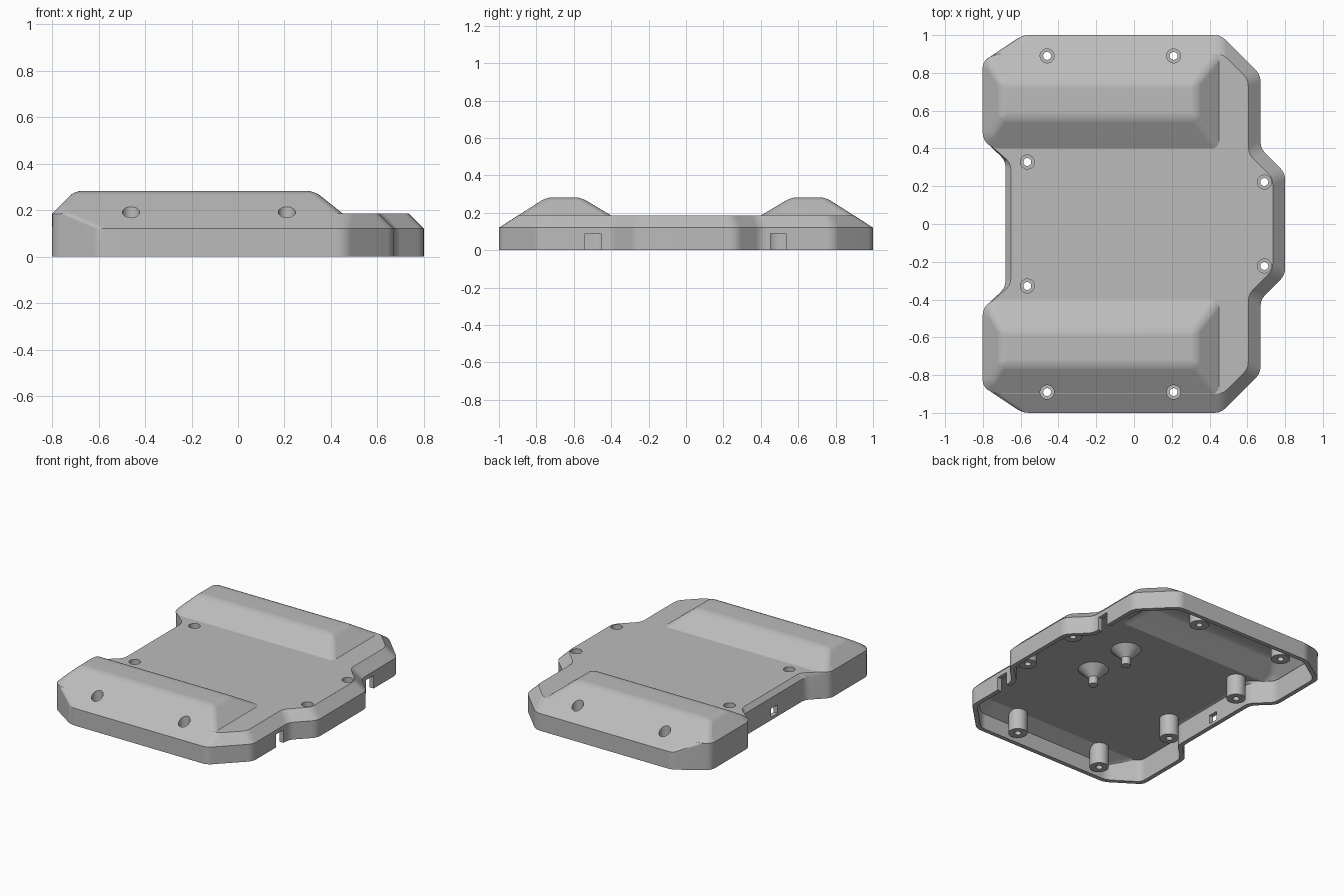
import bpy, bmesh, math
from mathutils import Vector

if "Cube" in bpy.data.objects:
    bpy.data.objects.remove(bpy.data.objects["Cube"])

WALL = 0.03
DECK = 0.185

grey = bpy.data.materials.new("plain grey")
grey.diffuse_color = (0.5, 0.5, 0.5, 1)
grey.use_nodes = True
grey.node_tree.nodes["Principled BSDF"].inputs["Base Color"].default_value = grey.diffuse_color

# half outline, right side round to left: wall x, y, wall top z, deck edge x, y
HALF = [(0.80, 0.27, 0.12, 0.735, 0.243), (0.67, 0.40, 0.12, 0.605, 0.373),
        (0.67, 0.79, 0.12, 0.605, 0.765), (0.46, 1.00, 0.12, 0.47, 0.90),
        (-0.59, 1.00, 0.12, -0.74, 0.90), (-0.80, 0.86, 0.12, -0.80, 0.86),
        (-0.80, 0.45, 0.155, -0.80, 0.45), (-0.68, 0.335, 0.155, -0.652, 0.323)]
OUTLINE = HALF + [(a, -b, c, d, -e) for a, b, c, d, e in reversed(HALF)]


def inset(pts, t):
    out = []
    for i, p in enumerate(pts):
        a, b = (p - pts[i - 1]).xy.normalized(), (pts[(i + 1) % len(pts)] - p).xy.normalized()
        n1, n2 = Vector((-a.y, a.x)), Vector((-b.y, b.x))
        m = (n1 + n2) / (1 + n1.dot(n2))
        out.append(p + Vector((m.x, m.y, 0)) * t)
    return out


def fillet(pts, r=0.035, n=3):
    out = []
    for i, p in enumerate(pts):
        a, b = pts[i - 1] - p, pts[(i + 1) % len(pts)] - p
        s = p + a.normalized() * min(r, 0.4 * a.length)
        e = p + b.normalized() * min(r, 0.4 * b.length)
        for k in range(n + 1):
            u = k / n
            out.append(s * (1 - u) ** 2 + p * 2 * u * (1 - u) + e * u * u)
    return out


def finish(bm, name):
    bmesh.ops.recalc_face_normals(bm, faces=bm.faces)
    me = bpy.data.meshes.new(name)
    bm.to_mesh(me)
    bm.free()
    me.materials.append(grey)
    ob = bpy.data.objects.new(name, me)
    bpy.context.collection.objects.link(ob)
    return ob


def base(name, t, z0):
    """Outline walls with a sloped shoulder up to the deck."""
    rings = [[Vector((p[0], p[1], z0)) for p in OUTLINE],
             [Vector((p[0], p[1], p[2] - 0.4 * t)) for p in OUTLINE],
             [Vector((p[3], p[4], DECK - t)) for p in OUTLINE]]
    bm = bmesh.new()
    rings = [[bm.verts.new(v) for v in fillet(inset(r, t))] for r in rings]
    n = len(rings[0])
    for lo, hi in zip(rings, rings[1:]):
        for i in range(n):
            j = (i + 1) % n
            bm.faces.new((lo[i], lo[j], hi[j], hi[i]))
    bm.faces.new(rings[0][::-1])
    bm.faces.new(rings[-1])
    bmesh.ops.remove_doubles(bm, verts=bm.verts, dist=1e-5)
    bmesh.ops.connect_verts_nonplanar(bm, angle_limit=0.01, faces=bm.faces)
    return finish(bm, name)


def hump(name, t, side):
    """Raised bay: a block trimmed by sloping planes, with rounded edges."""
    zb, zt = DECK - t - 0.001, 0.282 - t
    bm = bmesh.new()
    bmesh.ops.create_cube(bm, size=1)
    for v in bm.verts:
        v.co = (v.co.x * 4, v.co.y * 4, zt if v.co.z > 0 else zb)
    for co, no in [((0, 1, 0.12), (0, 0.64, 1)), ((0, 0.4, DECK), (0, -0.6, 1)),
                   ((0.45, 0, DECK), (0.8, 0, 1)), ((-0.8, 0, DECK), (-1, 0, 1)),
                   ((-0.8, 0.86, DECK), (-0.555, 0.832, 1)),
                   ((-0.8, 0.45, DECK), (-0.707, -0.707, 1))]:
        no = Vector(no).normalized()
        bmesh.ops.bisect_plane(bm, geom=bm.verts[:] + bm.edges[:] + bm.faces[:],
                               plane_co=Vector(co) - no * t, plane_no=no, clear_outer=True)
        bmesh.ops.holes_fill(bm, edges=[e for e in bm.edges if e.is_boundary])
    edges = [e for e in bm.edges if max(v.co.z for v in e.verts) > zb + 1e-4]
    bmesh.ops.bevel(bm, geom=edges, offset=0.035, segments=4, profile=0.5,
                    affect='EDGES', clamp_overlap=True)
    for v in bm.verts:
        v.co.y *= side
    return finish(bm, name)


def cone(name, x, y, z0, z1, r0, r1, n=32):
    bm = bmesh.new()
    bmesh.ops.create_cone(bm, cap_ends=True, segments=n, radius1=r0, radius2=r1, depth=z1 - z0)
    bmesh.ops.translate(bm, verts=bm.verts, vec=(x, y, (z0 + z1) / 2))
    return finish(bm, name)


def box(name, lo, hi):
    bm = bmesh.new()
    bmesh.ops.create_cube(bm, size=1)
    for v in bm.verts:
        v.co = [l if c < 0 else h for c, l, h in zip(v.co, lo, hi)]
    return finish(bm, name)


def combine(ob, other, op):
    bpy.context.view_layer.objects.active = ob
    m = ob.modifiers.new("join", 'BOOLEAN')
    m.operation, m.solver, m.object = op, 'EXACT', other
    bpy.ops.object.modifier_apply(modifier=m.name)
    bpy.data.objects.remove(other)


# outer skin and hollow
cover = base("cover_shell", 0, 0)
cavity = base("cavity", WALL, -0.1)
for s in (1, -1):
    combine(cover, hump("bay", 0, s), 'UNION')
    combine(cavity, hump("bay_hollow", WALL, s), 'UNION')

# screw posts and funnel pegs stay solid inside the hollow
POSTS = [(-0.46, 0.89, 0.01), (0.21, 0.89, 0.01), (-0.565, 0.328, 0.01), (0.69, 0.222, 0.04)]
for x, y, z in POSTS:
    for s in (1, -1):
        combine(cavity, cone("post", x, y * s, z, 0.4, 0.06, 0.06), 'DIFFERENCE')
for s in (1, -1):
    combine(cavity, cone("peg", 0.2, 0.16 * s, 0.04, 0.3, 0.03, 0.03), 'DIFFERENCE')
    combine(cavity, cone("funnel", 0.2, 0.16 * s, 0.09, 0.17, 0.029, 0.112), 'DIFFERENCE')
combine(cover, cavity, 'DIFFERENCE')

# screw holes with wide recesses
for x, y, z in POSTS:
    for s in (1, -1):
        combine(cover, cone("hole", x, y * s, -0.1, 0.4, 0.021, 0.021, 24), 'DIFFERENCE')
        combine(cover, cone("recess", x, y * s, 0.08, 0.4, 0.037, 0.037), 'DIFFERENCE')

# cable notches on the right, port on the left
for y in (-0.497, 0.493):
    combine(cover, box("notch", (0.6, y - 0.042, -0.1), (0.75, y + 0.042, 0.09)), 'DIFFERENCE')
combine(cover, box("port", (-0.72, -0.035, 0.02), (-0.62, 0.035, 0.08)), 'DIFFERENCE')

# smooth rounded areas, keep creases
cover.select_set(True)
bpy.context.view_layer.objects.active = cover
bpy.ops.object.shade_smooth_by_angle(angle=math.radians(24))
wn = cover.modifiers.new("even_normals", 'WEIGHTED_NORMAL')
wn.keep_sharp = True
